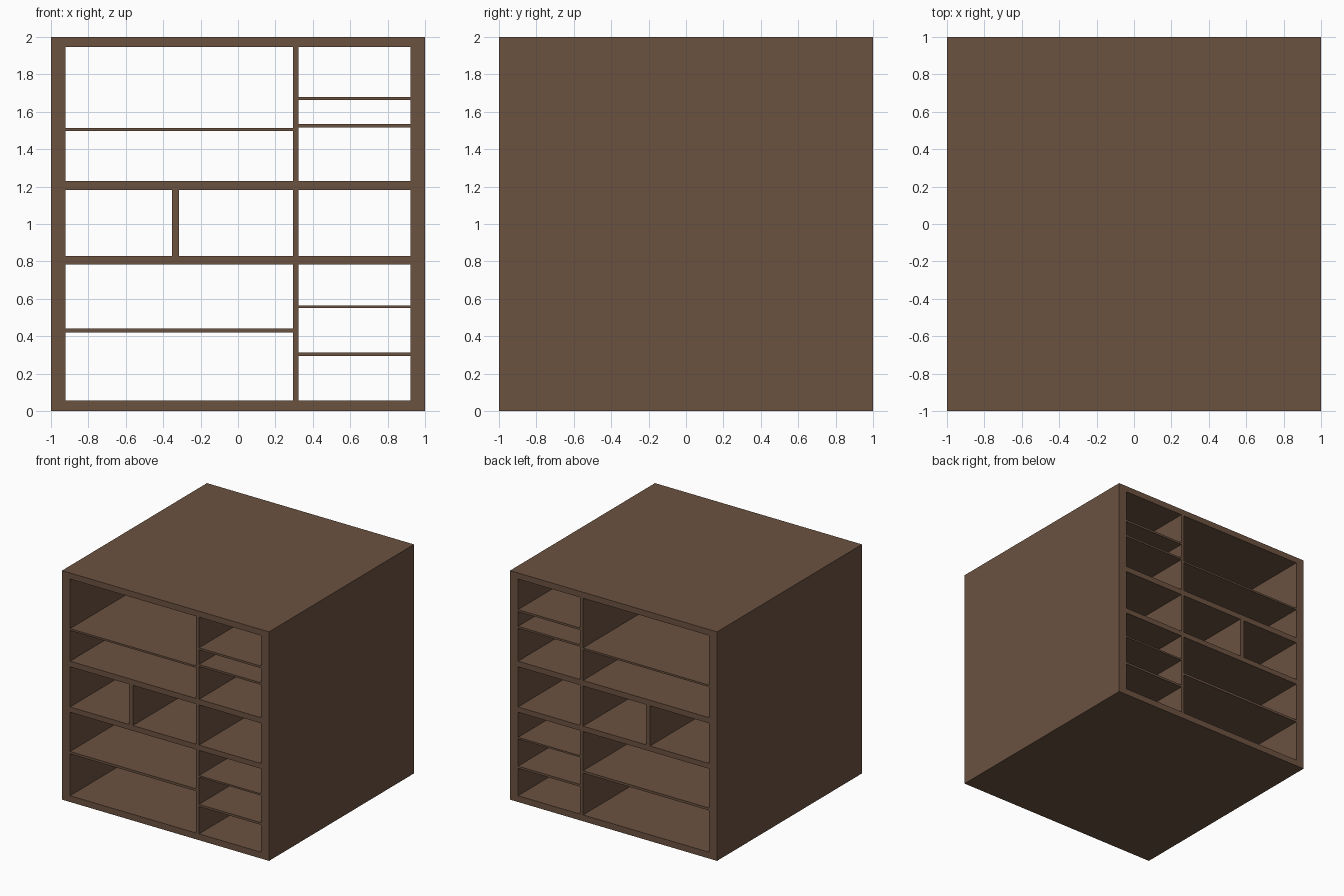
import bpy

if "Cube" in bpy.data.objects:
    bpy.data.objects.remove(bpy.data.objects["Cube"])

# single wood colour
wood = bpy.data.materials.new("brown_wood")
wood.diffuse_color = (0.147, 0.084, 0.051, 1)
wood.use_nodes = True
wood.node_tree.nodes["Principled BSDF"].inputs["Base Color"].default_value = wood.diffuse_color

DEPTH = 2.0


def board(name, x0, x1, z0, z1):
    """Full-depth board spanning x0..x1 and z0..z1."""
    bpy.ops.mesh.primitive_cube_add(size=1, location=((x0 + x1) / 2, 0, (z0 + z1) / 2))
    ob = bpy.context.object
    ob.name = name
    ob.scale = (x1 - x0, DEPTH, z1 - z0)
    bpy.ops.object.transform_apply(location=False, rotation=False, scale=True)
    ob.data.materials.append(wood)
    return ob


INNER = 0.922            # inner face of the side panels
DIV0, DIV1 = 0.294, 0.324  # tall divider

# outer case, open at front and back
board("left_side", -1, -INNER, 0, 2)
board("right_side", INNER, 1, 0, 2)
board("bottom_panel", -INNER, INNER, 0, 0.055)
board("top_panel", -INNER, INNER, 1.947, 2)

# thick full-width shelves
board("lower_main_shelf", -INNER, INNER, 0.784, 0.83)
board("upper_main_shelf", -INNER, INNER, 1.181, 1.23)

# tall divider, one length per storey
for i, (z0, z1) in enumerate([(0.055, 0.784), (0.83, 1.181), (1.23, 1.947)]):
    board(f"tall_divider_{i + 1}", DIV0, DIV1, z0, z1)

# short divider in the middle storey
board("short_divider", -0.353, -0.315, 0.83, 1.181)

# thin shelves in the wide left bays
for i, (z0, z1) in enumerate([(0.42, 0.441), (1.498, 1.514)]):
    board(f"wide_shelf_{i + 1}", -INNER, DIV0, z0, z1)

# thin shelves in the narrow right bays
for i, (z0, z1) in enumerate([(0.294, 0.313), (0.55, 0.565), (1.662, 1.68), (1.517, 1.534)]):
    board(f"narrow_shelf_{i + 1}", DIV1, INNER, z0, z1)
